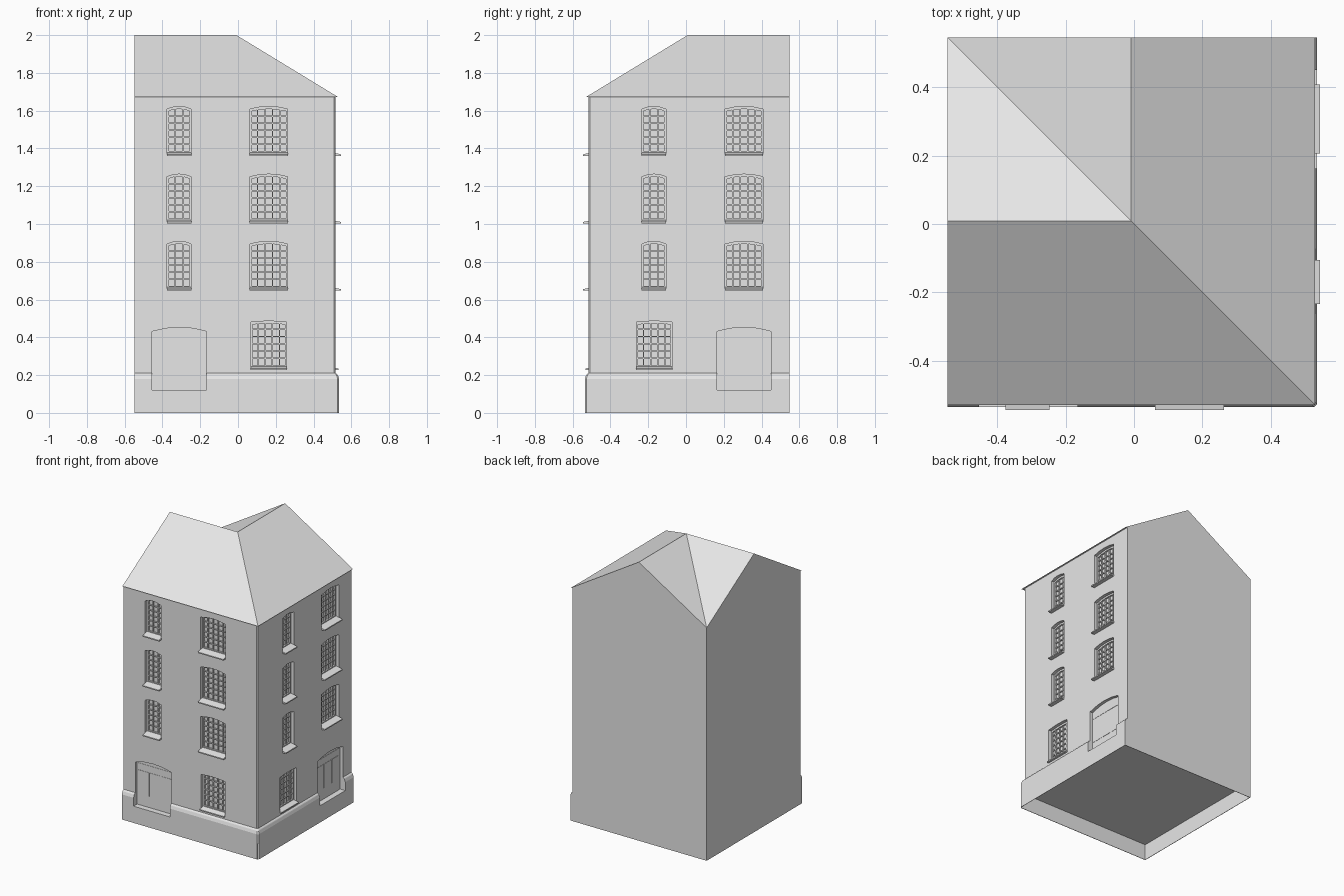
import bpy, bmesh

if "Cube" in bpy.data.objects:
    bpy.data.objects.remove(bpy.data.objects["Cube"])

B, W, BASE, EAVE = 0.547, 0.517, 0.536, 0.53   # back, wall, base and eave offsets
Z_EAVE, Z_RIDGE = 1.672, 2.0

stone = bpy.data.materials.new("pale grey")
stone.diffuse_color = (0.8, 0.8, 0.8, 1)
stone.use_nodes = True
stone.node_tree.nodes["Principled BSDF"].inputs["Base Color"].default_value = stone.diffuse_color


def finish(name, bm):
    bmesh.ops.recalc_face_normals(bm, faces=bm.faces)
    me = bpy.data.meshes.new(name)
    bm.to_mesh(me)
    bm.free()
    me.materials.append(stone)
    ob = bpy.data.objects.new(name, me)
    bpy.context.collection.objects.link(ob)
    return ob


def loft(bm, loops):
    rings = [[bm.verts.new(p) for p in lp] for lp in loops]
    n = len(rings[0])
    for a, b in zip(rings, rings[1:]):
        for i in range(n):
            j = (i + 1) % n
            bm.faces.new((a[i], a[j], b[j], b[i]))
    bm.faces.new(rings[0][::-1])
    bm.faces.new(rings[-1])


# facade frames: u along the wall, d outward, z up
def front(u, d, z):
    return (u, -d, z)


def right(u, d, z):
    return (d, u, z)


def prism(bm, side, poly, d0, d1):
    loft(bm, [[side(u, d, z) for u, z in poly] for d in (d0, d1)])


def bar(bm, side, u0, u1, z0, z1, d0, d1):
    prism(bm, side, [(u0, z0), (u1, z0), (u1, z1), (u0, z1)], d0, d1)


def arch_pts(u, w, top, rise, n=4):
    """Points along a shallow arch, left to right."""
    return [(u - w / 2 + w * i / n, top - rise * (2 * i / n - 1) ** 2) for i in range(n + 1)]


def arch_at(t, top, rise):      # t from -1 to 1
    return top - rise * t * t


def opening(u, w, z0, top, rise):
    return [(u - w / 2, z0)] + arch_pts(u, w, top, rise) + [(u + w / 2, z0)]


# (centre, width, bottom, top, arch rise, columns, sill reach)
floors = (0.648, 1.004, 1.362)
windows = {front: [], right: []}
for side, narrow, wide, ground in ((front, -0.312, 0.163, 0.163), (right, -0.17, 0.307, -0.168)):
    for z in floors:
        windows[side].append((narrow, 0.128, z, z + 0.26, 0.014, 3, 0.545))
        windows[side].append((wide, 0.2, z, z + 0.26, 0.014, 5, 0.545))
    windows[side].append((ground, 0.19, 0.228, 0.486, 0.006, 5, 0.532))
doors = {front: -0.31, right: 0.307}
DOOR = (0.288, 0.12, 0.453, 0.022)
GLASS, DOOR_D = W - 0.035, W - 0.022

# house body: lofted plan with a chamfered street corner and a stepped base
bm = bmesh.new()
c = 0.008
loft(bm, [[(-B, -a, z), (a - c, -a, z), (a, -a + c, z), (a, B, z), (-B, B, z)]
          for a, z in ((BASE, 0), (BASE, 0.18), (0.529, 0.2), (0.526, 0.204), (W, 0.21), (W, Z_EAVE))])
body = finish("house_body", bm)

# cutter: window and door recesses and the hollow underside
bm = bmesh.new()
for side in (front, right):
    for u, w, z0, top, rise, cols, reach in windows[side]:
        prism(bm, side, opening(u, w, z0, top, rise), GLASS, 0.6)
    w, z0, top, rise = DOOR
    prism(bm, side, opening(doors[side], w, z0, top, rise), DOOR_D, 0.6)
h, k = B - 0.003, BASE - 0.003
loft(bm, [[(-h, -k, z), (k, -k, z), (k, h, z), (-h, h, z)] for z in (-0.1, 0.115)])
cutter = finish("recess_cutter", bm)
cutter.hide_render = True
mod = body.modifiers.new("recesses", 'BOOLEAN')
mod.operation, mod.solver, mod.object = 'DIFFERENCE', 'EXACT', cutter
dg = bpy.context.evaluated_depsgraph_get()
dg.update()
cut_mesh = bpy.data.meshes.new_from_object(body.evaluated_get(dg))
body.modifiers.clear()
body.data = cut_mesh
bpy.data.objects.remove(cutter)

# roof: two ridges meeting in an L, with a hip outside and a valley inside
bm = bmesh.new()
r = (B - EAVE) / 2
S, C, E, V, P, R1, R2 = [bm.verts.new(p) for p in (
    (-B, -EAVE, Z_EAVE), (EAVE, -EAVE, Z_EAVE), (EAVE, B, Z_EAVE), (-B, B, Z_EAVE),
    (-r, r, Z_RIDGE), (-B, r, Z_RIDGE), (-r, B, Z_RIDGE))]
for f in ((S, C, P, R1), (C, E, R2, P), (V, R1, P), (V, P, R2), (S, R1, V), (E, V, R2), (S, V, E, C)):
    bm.faces.new(f)
finish("roof", bm)

for side, label in ((front, "front"), (right, "right")):
    frames, sills, panels = bmesh.new(), bmesh.new(), bmesh.new()
    for u, w, z0, top, rise, cols, reach in windows[side]:
        l, rt, f = u - w / 2, u + w / 2, 0.01
        d0, d1, d2 = GLASS - 0.003, GLASS + 0.012, GLASS + 0.009
        # outer frame
        for x0 in (l, rt - f):
            bar(frames, side, x0, x0 + f, z0, top - rise, d0, d1)
        bar(frames, side, l, rt, z0, z0 + 0.024, d0, d1)
        upper = arch_pts(u, w, top, rise)
        prism(frames, side, upper + [(x, z - 0.013) for x, z in reversed(upper)], d0, d1)
        # glazing bars
        for i in range(1, cols):
            t = 2 * i / cols - 1
            x = u + t * w / 2
            bar(frames, side, x - 0.0035, x + 0.0035, z0, arch_at(t, top, rise) - 0.004, d0, d2)
        lo, hi = z0 + 0.024, top - rise
        for j in range(1, 6):
            z = lo + (hi - lo) * j / 6
            bar(frames, side, l, rt, z - 0.0035, z + 0.0035, d0, d2 - 0.001)
        # sloping sill
        prof = [(GLASS, z0 - 0.001), (reach, z0 - 0.001), (reach, z0 + 0.007), (GLASS, z0 + 0.02)]
        loft(sills, [[side(x, d, z) for d, z in prof] for x in (l - 0.001, rt + 0.001)])
    # door leaf panels
    w, z0, top, rise = DOOR
    for i in range(3):
        x = doors[side] + (i - 1) * 0.09
        bar(panels, side, x - 0.043, x + 0.043, 0.2, 0.37, DOOR_D - 0.002, DOOR_D + 0.002)
    bar(panels, side, doors[side] - 0.133, doors[side] + 0.133, 0.377, 0.42, DOOR_D - 0.002, DOOR_D + 0.002)
    finish(label + "_window_frames", frames)
    finish(label + "_window_sills", sills)
    finish(label + "_door_panels", panels)
